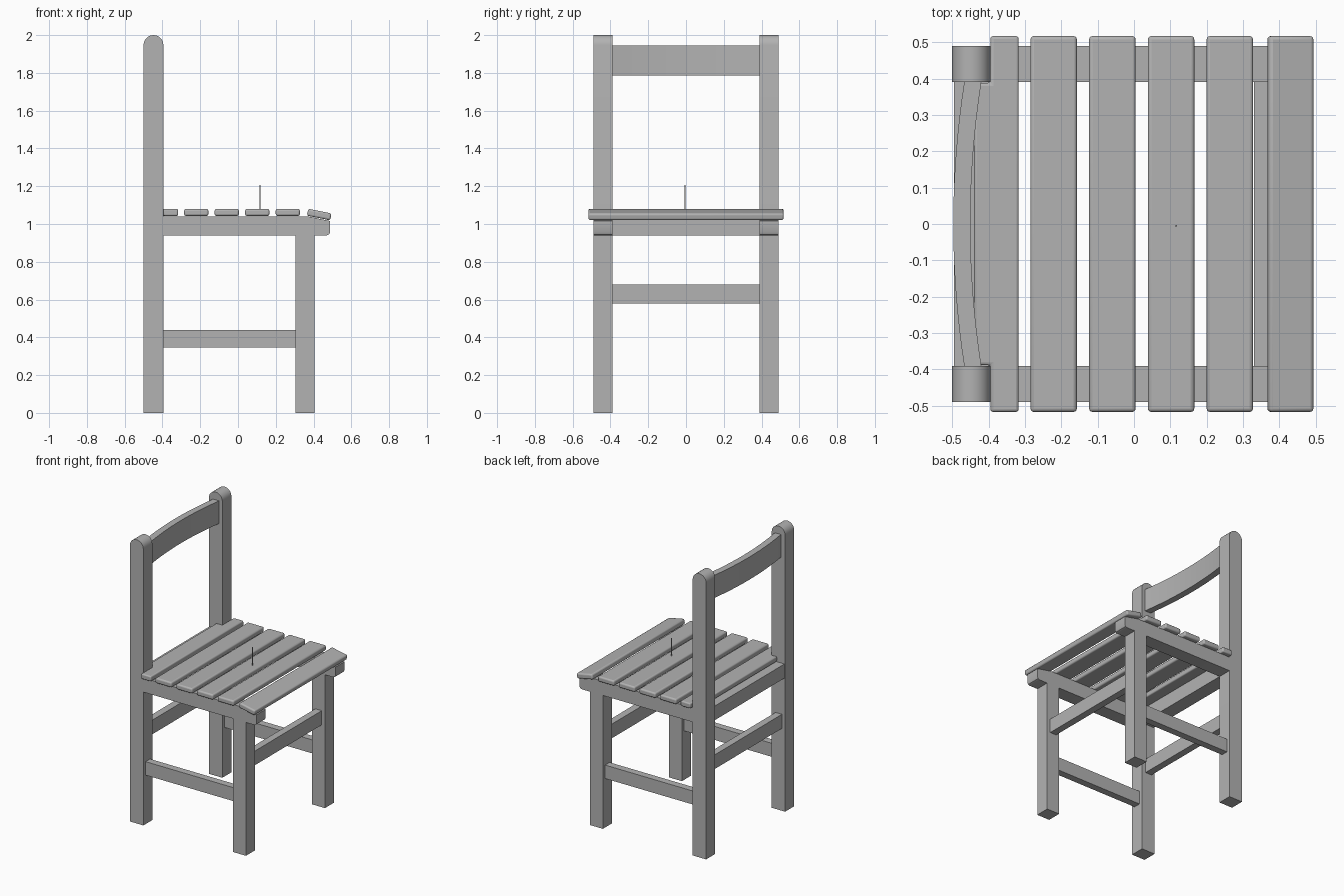
import bpy
import bmesh
import math

cube = bpy.data.objects.get("Cube")
if cube:
    bpy.data.objects.remove(cube, do_unlink=True)

grey = bpy.data.materials.new("plain grey")
grey.use_nodes = True
colour = (0.45, 0.45, 0.45, 1)
grey.diffuse_color = colour
grey.node_tree.nodes["Principled BSDF"].inputs["Base Color"].default_value = colour


def finish(name, bm, bevel=0.0, smooth=True):
    """Turn a bmesh into an object, with rounded edges if wanted."""
    bmesh.ops.recalc_face_normals(bm, faces=bm.faces)
    mesh = bpy.data.meshes.new(name)
    bm.to_mesh(mesh)
    bm.free()
    mesh.materials.append(grey)
    obj = bpy.data.objects.new(name, mesh)
    bpy.context.collection.objects.link(obj)
    if bevel:
        mod = obj.modifiers.new("rounded edges", "BEVEL")
        mod.width = bevel
        mod.segments = 3
        mod.limit_method = "ANGLE"
    if smooth:
        bpy.ops.object.select_all(action="DESELECT")
        obj.select_set(True)
        bpy.context.view_layer.objects.active = obj
        bpy.ops.object.shade_smooth_by_angle(angle=math.radians(35))
    return obj


def extrude(name, points, direction, **options):
    """Extrude a closed outline of 3D points along a vector."""
    bm = bmesh.new()
    face = bm.faces.new([bm.verts.new(p) for p in points])
    new = bmesh.ops.extrude_face_region(bm, geom=[face])
    verts = [v for v in new["geom"] if isinstance(v, bmesh.types.BMVert)]
    bmesh.ops.translate(bm, verts=verts, vec=direction)
    return finish(name, bm, **options)


def box(name, x, y, z, bevel=0.0):
    outline = [(x[0], y[0], z[0]), (x[1], y[0], z[0]),
               (x[1], y[1], z[0]), (x[0], y[1], z[0])]
    return extrude(name, outline, (0, 0, z[1] - z[0]),
                   bevel=bevel, smooth=bevel > 0)


# Outlines shared by the two sides
post = [(-0.5, 0), (-0.395, 0)]
for i in range(13):
    a = math.pi * i / 12
    post.append((-0.4475 + 0.0525 * math.cos(a), 1.9475 + 0.0525 * math.sin(a)))
rail = [(-0.395, 0.94), (0.47, 0.94), (0.482, 0.945), (0.488, 0.957),
        (0.488, 1.016), (0.37, 1.04), (-0.395, 1.04)]

# Posts, legs, seat rails and low stretchers on each side
for side, word in ((1, "left"), (-1, "right")):
    inner = 0.39 if side > 0 else -0.49
    span = (inner, inner + 0.1)
    extrude(word + "_back_post", [(x, inner, z) for x, z in post], (0, 0.1, 0))
    extrude(word + "_seat_rail", [(x, inner, z) for x, z in rail], (0, 0.1, 0))
    box(word + "_front_leg", (0.305, 0.405), span, (0, 0.94))
    box(word + "_side_stretcher", (-0.395, 0.305),
        (inner + 0.025, inner + 0.075), (0.345, 0.44))

# Cross members
box("front_stretcher", (0.33, 0.38), (-0.39, 0.39), (0.58, 0.68))
box("rear_stretcher", (-0.475, -0.425), (-0.39, 0.39), (0.58, 0.68))
box("rear_seat_rail", (-0.495, -0.395), (-0.39, 0.39), (0.94, 1.04))

# Seat slats
for i in range(4):
    left = -0.285 + 0.1615 * i
    box("seat_slat_%d" % (i + 2), (left, left + 0.128), (-0.517, 0.517),
        (1.043, 1.08), bevel=0.01)

# Rear slat, notched around the posts
notched = [(-0.317, -0.517), (-0.317, 0.517), (-0.395, 0.517), (-0.395, 0.388),
           (-0.44, 0.388), (-0.44, -0.388), (-0.395, -0.388), (-0.395, -0.517)]
extrude("rear_seat_slat", [(x, y, 1.043) for x, y in notched], (0, 0, 0.037),
        bevel=0.008)

# Front slat, tilted down
front = box("front_seat_slat", (-0.063, 0.063), (-0.517, 0.517),
            (-0.0185, 0.0185), bevel=0.01)
front.location = (0.43, 0, 1.05)
front.rotation_euler.y = math.radians(11.5)

# Bowed backrest board
steps = 16
ys = [-0.39 + 0.78 * i / steps for i in range(steps + 1)]
bow = [(-0.497 + 0.03 * (y / 0.39) ** 2, y) for y in ys]
outline = bow + [(x + 0.047, y) for x, y in reversed(bow)]
extrude("backrest", [(x, y, 1.785) for x, y in outline], (0, 0, 0.16))

# Thin pin standing on the seat
bm = bmesh.new()
bmesh.ops.create_cone(bm, cap_ends=True, segments=6, radius1=0.003,
                      radius2=0.003, depth=0.13)
pin = finish("seat_pin", bm, smooth=False)
pin.location = (0.116, -0.005, 1.142)
